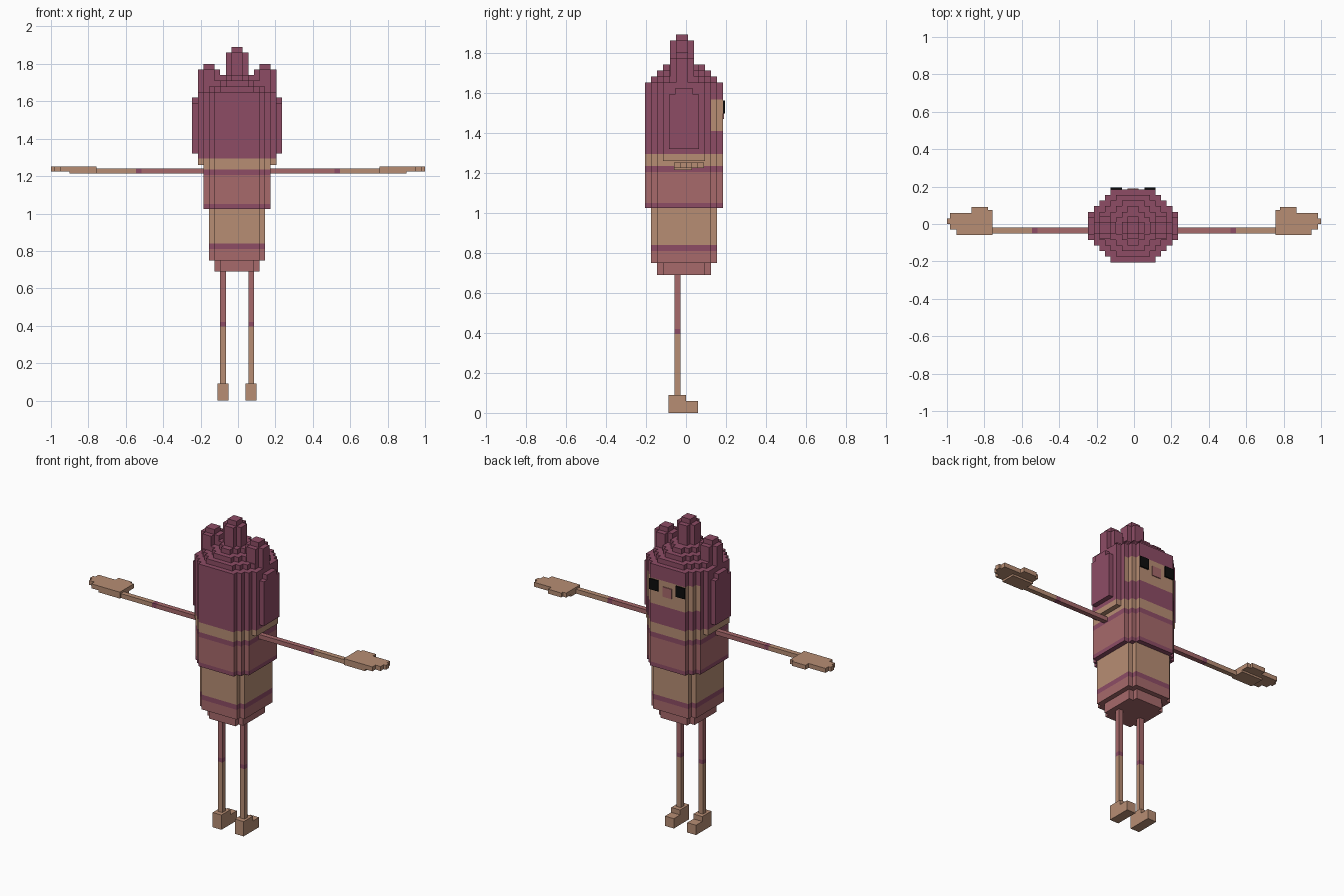
import bpy, bmesh

if "Cube" in bpy.data.objects:
    bpy.data.objects.remove(bpy.data.objects["Cube"])

CX, CY = -0.005, -0.01      # body axis
V = 0.03                    # block size


def material(name, rgb):
    m = bpy.data.materials.new(name)
    m.diffuse_color = (*rgb, 1.0)
    m.use_nodes = True
    m.node_tree.nodes["Principled BSDF"].inputs["Base Color"].default_value = m.diffuse_color
    return m


PLUM, ROSE, TAN, BLACK = range(4)
MATS = [material("plum", (0.27, 0.073, 0.131)),
        material("rose", (0.385, 0.142, 0.147)),
        material("tan", (0.475, 0.268, 0.174)),
        material("black", (0.004, 0.004, 0.004))]


def finish(bm, name):
    bmesh.ops.recalc_face_normals(bm, faces=bm.faces)
    me = bpy.data.meshes.new(name)
    bm.to_mesh(me)
    bm.free()
    for m in MATS:
        me.materials.append(m)
    ob = bpy.data.objects.new(name, me)
    bpy.context.collection.objects.link(ob)
    return ob


def boxes(name, parts):
    """Each part: (x0, x1, y0, y1, z0, z1, material)."""
    bm = bmesh.new()
    for x0, x1, y0, y1, z0, z1, mat in parts:
        vs = [bm.verts.new((x, y, z)) for z in (z0, z1)
              for x, y in ((x0, y0), (x1, y0), (x1, y1), (x0, y1))]
        quads = [vs[:4][::-1], vs[4:]]
        quads += [(vs[i], vs[(i + 1) % 4], vs[(i + 1) % 4 + 4], vs[i + 4]) for i in range(4)]
        for q in quads:
            bm.faces.new(q).material_index = mat
    return finish(bm, name)


def outline(hx, hy, steps):
    """Rectangle with staircase corners, counter-clockwise."""
    q = [(hx, hy - steps * V)]
    for i in range(1, steps + 1):
        q += [(hx - i * V, hy - (steps - i + 1) * V), (hx - i * V, hy - (steps - i) * V)]
    # each pair moves inward in x, then outward in y
    mir = [(-x, y) for x, y in reversed(q)]
    top = q + mir
    return [(CX + x, CY + y) for x, y in top + [(-x, -y) for x, y in top]]


def prism(name, hx, hy, steps, levels, mats, face_rule=None):
    """Stack of colour bands with one stepped outline."""
    bm = bmesh.new()
    pts = outline(hx, hy, steps)
    rings = [[bm.verts.new((x, y, z)) for x, y in pts] for z in levels]
    n = len(pts)
    bm.faces.new(rings[0][::-1]).material_index = mats[0]
    bm.faces.new(rings[-1]).material_index = mats[-1]
    for k, mat in enumerate(mats):
        for i in range(n):
            j = (i + 1) % n
            f = bm.faces.new((rings[k][i], rings[k][j], rings[k + 1][j], rings[k + 1][i]))
            f.material_index = mat
            if face_rule:
                f.material_index = face_rule(f.calc_center_median(), mat)
    return finish(bm, name)


# Torso, narrowing downward
prism("hips", 0.12, 0.135, 1, [0.69, 0.75], [ROSE])
prism("waist", 0.15, 0.165, 1, [0.75, 0.81, 0.84, 1.03], [ROSE, PLUM, TAN])
prism("chest", 0.18, 0.195, 2, [1.025, 1.05, 1.205, 1.235], [PLUM, ROSE, PLUM])

# Head: neck band, beard, face band at the +y side, hair
prism("head", 0.18, 0.195, 2, [1.235, 1.295, 1.41, 1.565, 1.65], [TAN, PLUM, PLUM, PLUM],
      lambda c, m: TAN if 1.41 < c.z < 1.565 and c.y > 0.09 else m)

# Hair crown steps
prism("hair_crown_low", 0.18, 0.165, 3, [1.65, 1.68], [PLUM])
prism("hair_crown_mid", 0.15, 0.135, 3, [1.68, 1.71], [PLUM])
prism("hair_crown_top", 0.09, 0.105, 2, [1.71, 1.74], [PLUM])

# Hair tufts: one tall in the middle, one on each side
for name, dx, base, top in (("middle", 0, 1.70, 1.86), ("left", -0.15, 1.65, 1.77),
                            ("right", 0.15, 1.65, 1.77)):
    x, y = CX + dx, -0.02
    boxes(f"hair_tuft_{name}", [
        (x - 0.06, x + 0.06, y - 0.03, y + 0.03, base, top, PLUM),
        (x - 0.03, x + 0.03, y - 0.06, y + 0.06, base, top, PLUM),
        (x - 0.03, x + 0.03, y - 0.03, y + 0.03, top, top + V, PLUM)])

# Eyes and nose on the face
boxes("nose", [(CX - V, CX + V, 0.184, 0.19, 1.47, 1.53, ROSE)])

for s, side in ((-1, "left"), (1, "right")):
    def span(a, b, c=CX):
        return tuple(sorted((c + s * a, c + s * b)))

    boxes(f"eye_{side}", [(*span(0.06, 0.12), 0.184, 0.194, 1.495, 1.56, BLACK)])

    # Hair bulging over the side of the head
    boxes(f"side_hair_{side}", [
        (*span(0.18, 0.21), CY - 0.105, CY + 0.105, 1.26, 1.295, TAN),
        (*span(0.18, 0.21), CY - 0.105, CY + 0.105, 1.295, 1.65, PLUM),
        (*span(0.21, 0.24), CY - 0.075, CY + 0.075, 1.32, 1.59, PLUM),
        (*span(0.21, 0.24), CY - 0.045, CY + 0.045, 1.59, 1.62, PLUM)])

    # Arm with a cuff band
    boxes(f"arm_{side}", [
        (*span(a, b, 0), -0.05, -0.02, 1.213, 1.24, m)
        for a, b, m in ((0.17, 0.515, ROSE), (0.515, 0.545, PLUM), (0.545, 0.757, TAN))])

    # Hand: palm, thumb, fingers
    boxes(f"hand_{side}", [
        (*span(a, b, 0), y0, y1, z0, z1, TAN) for a, b, y0, y1, z0, z1 in (
            (0.757, 0.87, -0.06, 0.075, 1.225, 1.252),
            (0.78, 0.87, 0.075, 0.09, 1.225, 1.252),
            (0.87, 0.95, -0.06, 0.06, 1.225, 1.252),
            (0.95, 0.985, -0.03, 0.06, 1.225, 1.252),
            (0.985, 1.0, 0.0, 0.03, 1.225, 1.252),
            (0.757, 0.90, -0.06, 0.03, 1.213, 1.225))])

    # Leg with a knee band, and a stepped foot
    boxes(f"leg_{side}", [
        (*span(0.06, 0.09), -0.058, -0.028, z0, z1, m)
        for z0, z1, m in ((0.09, 0.395, TAN), (0.395, 0.42, PLUM), (0.42, 0.69, ROSE))])
    boxes(f"foot_{side}", [
        (*span(0.045, 0.105), -0.088, 0.0, 0.0, 0.09, TAN),
        (*span(0.045, 0.105), 0.0, 0.06, 0.0, 0.06, TAN)])
